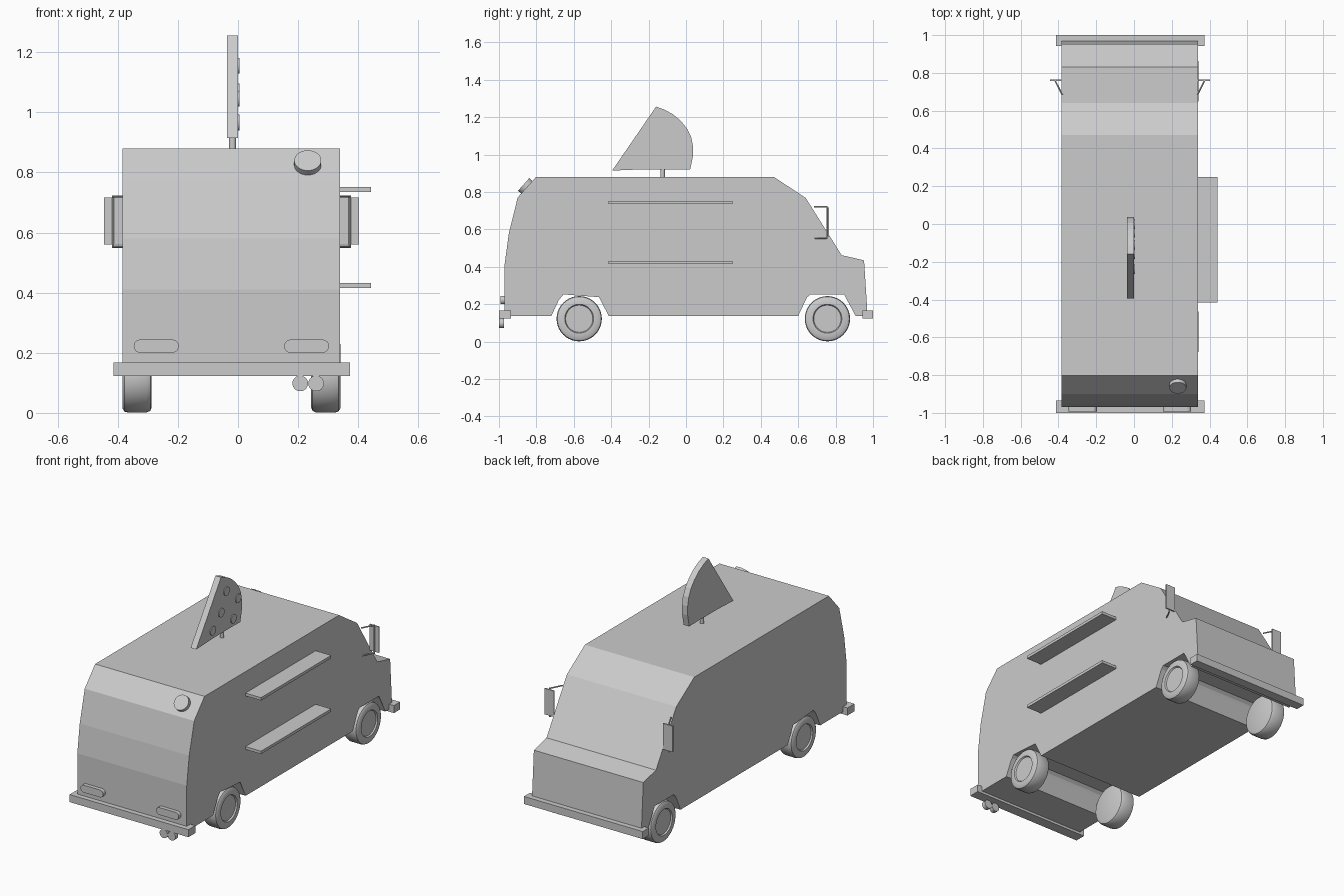
import bpy, bmesh, math
from mathutils import Vector

if "Cube" in bpy.data.objects:
    bpy.data.objects.remove(bpy.data.objects["Cube"])

CX = -0.022  # centre line of the van body


def finish(name, bm, smooth=None):
    bmesh.ops.recalc_face_normals(bm, faces=bm.faces)
    me = bpy.data.meshes.new(name)
    bm.to_mesh(me)
    bm.free()
    ob = bpy.data.objects.new(name, me)
    bpy.context.collection.objects.link(ob)
    if smooth:
        bpy.ops.object.select_all(action='DESELECT')
        ob.select_set(True)
        bpy.context.view_layer.objects.active = ob
        bpy.ops.object.shade_smooth_by_angle(angle=math.radians(smooth))
    return ob


def prism(name, pts, place, a, b, smooth=None):
    """Extrude a 2D outline from depth a to depth b."""
    bm = bmesh.new()
    rings = [[bm.verts.new(place(u, v, d)) for u, v in pts] for d in (a, b)]
    n = len(pts)
    for i in range(n):
        j = (i + 1) % n
        bm.faces.new((rings[0][i], rings[0][j], rings[1][j], rings[1][i]))
    caps = [bm.faces.new(r) for r in rings]
    bmesh.ops.triangulate(bm, faces=caps)
    return finish(name, bm, smooth)


def side(u, v, d):   # outline in y,z and depth along x
    return (d, u, v)


def rear(u, v, d):   # outline in x,z and depth along y
    return (u, d, v)


def box(name, x, y, z):
    return prism(name, [(x[0], z[0]), (x[1], z[0]), (x[1], z[1]), (x[0], z[1])], rear, *y)


def rod(name, p, q, r, n=24):
    p, q = Vector(p), Vector(q)
    rot = (q - p).to_track_quat('Z', 'Y')
    pts = [(r * math.cos(2 * math.pi * i / n), r * math.sin(2 * math.pi * i / n)) for i in range(n)]
    return prism(name, pts, lambda u, v, d: p + rot @ Vector((u, v, d)), 0, (q - p).length, 35)


# body shell with wheel arches cut through the side profile
def arch(c):
    return [(c + o, z) for o, z in ((.152, .137), (.115, .222), (.107, .237), (.09, .252),
                                    (-.09, .252), (-.107, .237), (-.115, .222), (-.155, .137))]


profile = [(-.97, .137), (-.97, .41), (-.947, .58), (-.9, .77), (-.802, .88), (.47, .88),
           (.64, .768), (.832, .462), (.952, .434), (.971, .137)] + arch(.755) + arch(-.565)
prism("van_body", profile, side, -.384, .34)

# bumpers
box("rear_bumper", (-.414, .372), (-1, -.935), (.122, .167))
box("front_bumper", (-.414, .372), (.943, 1), (.122, .167))


# wheels, lathed around the axle with a recessed hub
def wheel(name, s, y):
    R, w, z, n = .121, .098, .122, 40
    prof = [(0, w), (R * .85, w), (R * .95, w * .95), (R, w * .82), (R, w * .2), (R * .97, w * .07),
            (R * .88, 0), (R * .64, 0), (R * .6, .008), (0, .008)]
    outer = .363
    bm = bmesh.new()
    rings = []
    for r, d in prof:
        x = CX + s * (outer - d)
        if r == 0:
            rings.append([bm.verts.new((x, y, z))] * n)
        else:
            rings.append([bm.verts.new((x, y + r * math.cos(2 * math.pi * i / n),
                                        z + r * math.sin(2 * math.pi * i / n))) for i in range(n)])
    for a, b in zip(rings, rings[1:]):
        for i in range(n):
            j = (i + 1) % n
            bm.faces.new(list(dict.fromkeys((a[i], a[j], b[j], b[i]))))
    finish(name, bm, 40)


for s, sn in ((1, "right"), (-1, "left")):
    wheel(f"{sn}_rear_wheel", s, -.571)
    wheel(f"{sn}_front_wheel", s, .756)

    # tail lights
    c, half, r = CX + s * .25, .053, .022
    pts = [(c + k * half + r * math.cos(a), .222 + r * math.sin(a))
           for k, a0 in ((1, -math.pi / 2), (-1, math.pi / 2))
           for a in (a0 + math.pi * i / 10 for i in range(11))]
    prism(f"{sn}_tail_light", pts, rear, -.993, -.96)

    # door mirror: plate, upright and two arms
    box(f"{sn}_mirror", sorted((CX + s * .361, CX + s * .424)), (.757, .765), (.561, .716))
    post = CX + s * .394
    rod(f"{sn}_mirror_post", (post, .754, .549), (post, .754, .723), .004, 10)
    for part, z in (("upper", .72), ("lower", .553)):
        rod(f"{sn}_{part}_mirror_arm", (CX + s * .358, .685, z), (post, .755, z), .004, 10)

# side serving shelves
for part, z in (("lower", .415), ("upper", .735)):
    box(f"{part}_shelf", (.335, .443), (-.415, .248), (z, z + .017))

# exhaust pipes
for i, x in enumerate((.207, .26)):
    rod(f"exhaust_pipe_{i}", (x, -.999, .098), (x, -.973, .098), .026)

# round cap on the sloping rear roof edge
out = Vector((0, -.747, .665))
tip = Vector((.232, -.868, .84))
rod("roof_cap", tip - out * .045, tip, .045, 32)

# rooftop slice sign with toppings and stem
slice_pts = [(-.395, .914), (-.16, 1.256), (-.115, 1.24), (-.07, 1.215), (-.03, 1.182), (.005, 1.14),
             (.027, 1.095), (.037, 1.045), (.037, .99), (.022, .919), (-.06, .921), (-.25, .92)]
prism("slice_sign", slice_pts, side, -.037, 0)
for i, (y, z) in enumerate(((-.11, 1.155), (0, 1.07), (-.16, 1.045), (-.045, .965), (-.24, .967))):
    rod(f"topping_{i}", (-.005, y, z), (.005, y, z), .026)
rod("sign_stem", (-.018, -.125, .87), (-.018, -.125, .93), .012, 16)
